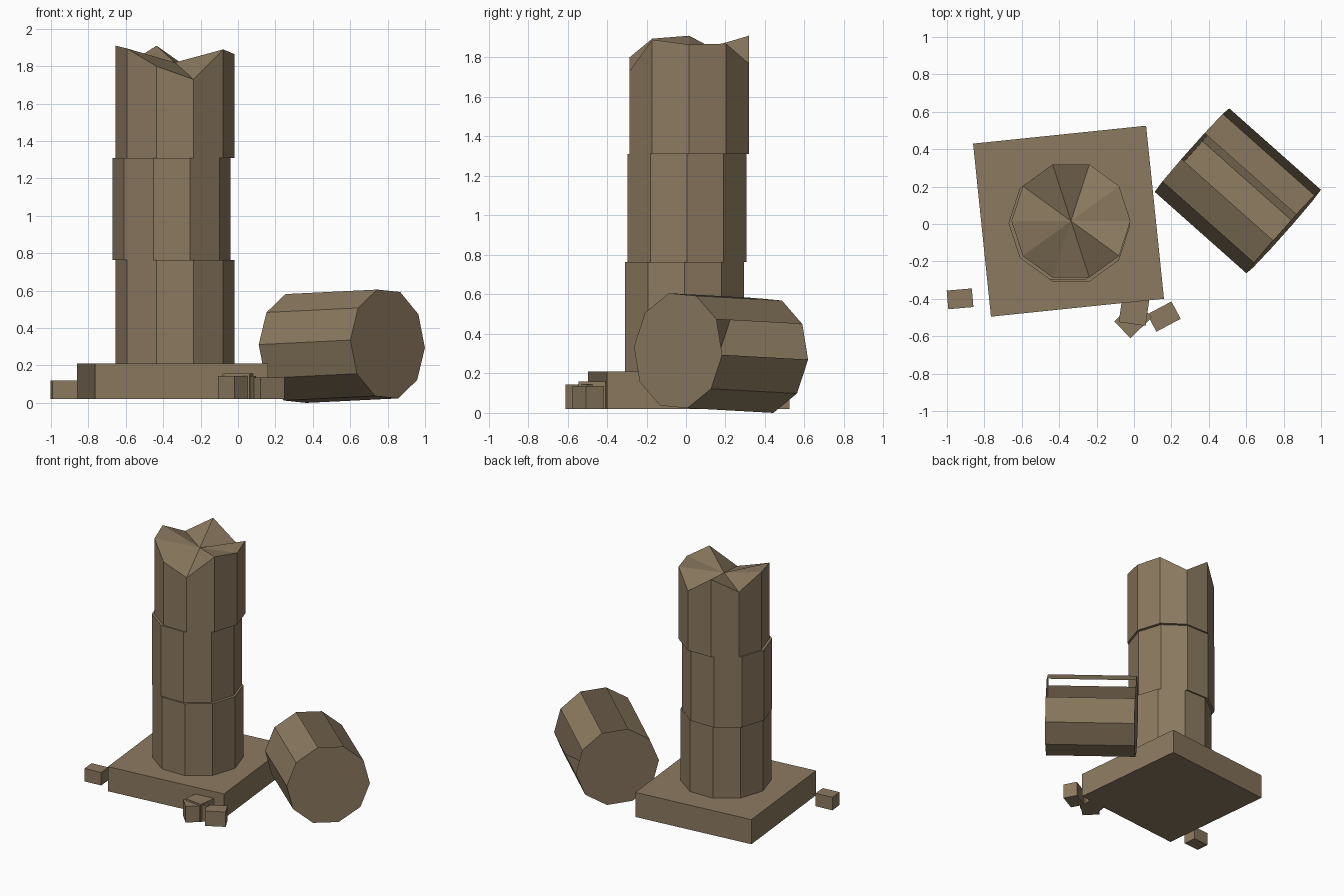
import bpy, bmesh
from math import cos, sin, radians, tau
from mathutils import Vector, Matrix

if "Cube" in bpy.data.objects:
    bpy.data.objects.remove(bpy.data.objects["Cube"])

stone = bpy.data.materials.new("weathered stone")
stone.use_nodes = True
colour = (0.262, 0.195, 0.117, 1)
stone.diffuse_color = colour
stone.node_tree.nodes["Principled BSDF"].inputs["Base Color"].default_value = colour

SIDES = 10


def finish(name, bm):
    mesh = bpy.data.meshes.new(name)
    bm.to_mesh(mesh)
    bm.free()
    mesh.materials.append(stone)
    bpy.context.collection.objects.link(bpy.data.objects.new(name, mesh))


def block(name, x, y, size, top, turn):
    """Box resting on the ground level, turned about z."""
    bm = bmesh.new()
    low = 0.02
    place = (Matrix.Translation((x, y, (low + top) / 2))
             @ Matrix.Rotation(radians(turn), 4, "Z")
             @ Matrix.Diagonal((*size, top - low, 1)))
    bmesh.ops.create_cube(bm, size=1, matrix=place)
    finish(name, bm)


def drum(name, start, end, radius, phase=0, missing=(), broken=None):
    """Ten-sided drum from start to end, with lost sides or a broken top."""
    bm = bmesh.new()
    start, end = Vector(start), Vector(end)
    axis = (end - start).normalized()
    side = Vector((-axis.y, axis.x, 0)) if abs(axis.z) < 0.9 else Vector((1, 0, 0))
    side.normalize()
    up = axis.cross(side)
    spokes = [side * cos(a) + up * sin(a) for a in
              (radians(phase) + tau * i / SIDES for i in range(SIDES))]
    low = [bm.verts.new(start + s * radius) for s in spokes]
    high = [bm.verts.new(end + s * radius) for s in spokes]
    bm.faces.new(low[::-1])
    if broken:
        for v, z in zip(high, broken):
            v.co.z = z
        centre = bm.verts.new(end)
    else:
        bm.faces.new(high)
    for i in range(SIDES):
        j = (i + 1) % SIDES
        if i not in missing:
            bm.faces.new((low[i], low[j], high[j], high[i]))
        if broken:
            bm.faces.new((high[i], high[j], centre))
    finish(name, bm)


# Square plinth
block("plinth", -0.35, 0.015, (0.93, 0.93), 0.21, 5.9)

# Standing column of three slightly shifted drums
drum("lower_drum", (-0.337, -0.007, 0.21), (-0.337, -0.007, 0.765), 0.317)
drum("middle_drum", (-0.355, 0.005, 0.765), (-0.355, 0.005, 1.31), 0.316)
drum("broken_upper_drum", (-0.337, 0.016, 1.31), (-0.337, 0.016, 1.82), 0.318,
     broken=(1.865, 1.87, 1.77, 1.91, 1.81, 1.91, 1.895, 1.80, 1.73, 1.89))

# Fallen hollow drum with two sides lost
drum("fallen_drum", (0.31, 0.395, 0.291), (0.80, -0.04, 0.315), 0.3,
     phase=-4, missing=(0, 2))

# Scattered rubble
block("rubble_left", -0.93, -0.40, (0.135, 0.10), 0.12, 5)
block("rubble_right", 0.16, -0.495, (0.147, 0.105), 0.135, 28)
block("rubble_diagonal", -0.005, -0.51, (0.16, 0.125), 0.145, 44)
block("rubble_middle", 0.0, -0.465, (0.145, 0.14), 0.158, -8)
